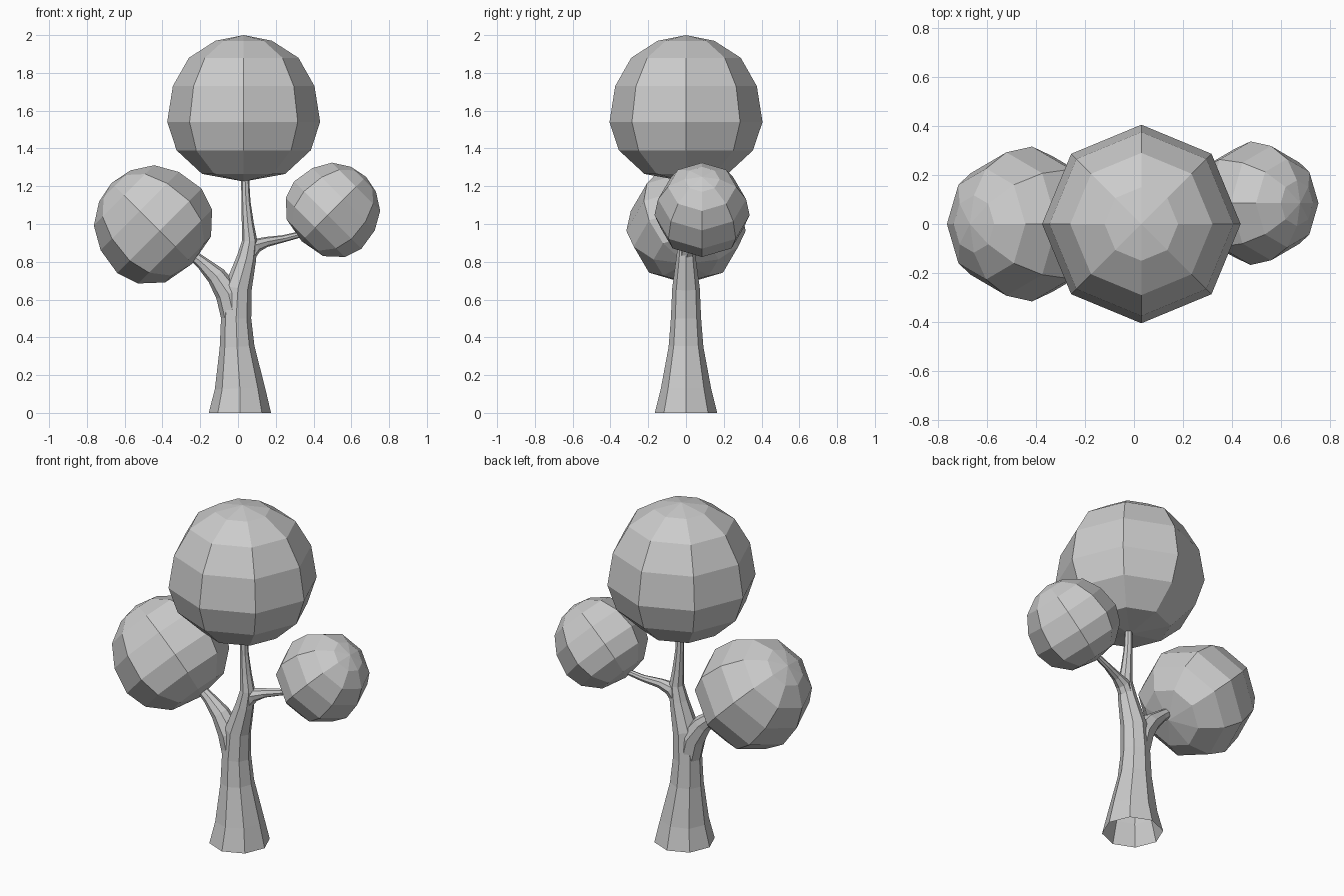
import bpy, bmesh, math
from mathutils import Vector

if "Cube" in bpy.data.objects:
    bpy.data.objects.remove(bpy.data.objects["Cube"], do_unlink=True)

SIDES = 8
grey = bpy.data.materials.new("plain grey")
grey.use_nodes = True
grey.diffuse_color = (0.6, 0.6, 0.6, 1)
grey.node_tree.nodes["Principled BSDF"].inputs["Base Color"].default_value = (0.6, 0.6, 0.6, 1)


def loft(name, stations):
    """Closed eight-sided skin through (x, y, z, radius) stations."""
    centres = [Vector(s[:3]) for s in stations]
    bm = bmesh.new()
    rings = []
    for i, c in enumerate(centres):
        tangent = (centres[min(i + 1, len(centres) - 1)] - centres[max(i - 1, 0)]).normalized()
        across = Vector((0, 1, 0)).cross(tangent).normalized()
        depth = tangent.cross(across)
        ring = []
        for k in range(SIDES):
            a = math.tau * k / SIDES
            offset = across * math.cos(a) + depth * math.sin(a)
            ring.append(bm.verts.new(c + offset * stations[i][3]))
        rings.append(ring)
    for low, high in zip(rings, rings[1:]):
        for k in range(SIDES):
            n = (k + 1) % SIDES
            bm.faces.new((low[k], low[n], high[n], high[k]))
    bm.faces.new(rings[0][::-1])
    bm.faces.new(rings[-1])
    # Rings of zero radius collapse to a pole
    bmesh.ops.remove_doubles(bm, verts=bm.verts, dist=0.0005)
    bmesh.ops.recalc_face_normals(bm, faces=bm.faces)
    mesh = bpy.data.meshes.new(name)
    bm.to_mesh(mesh)
    bm.free()
    mesh.materials.append(grey)
    obj = bpy.data.objects.new(name, mesh)
    bpy.context.collection.objects.link(obj)
    return obj


# Foliage: one flat-bottomed ball profile (height, radius), scaled and tilted
BALL = [(0, 0), (0.04, 0.22), (0.165, 0.355), (0.315, 0.405), (0.505, 0.375),
        (0.655, 0.29), (0.745, 0.15), (0.775, 0)]


def foliage(name, base, scale, tilt):
    axis = Vector((math.sin(tilt), 0, math.cos(tilt)))
    loft(name, [(*(Vector(base) + axis * h * scale), r * scale) for h, r in BALL])


foliage("top_foliage", (0.03, 0, 1.225), 1, 0)
foliage("right_foliage", (-0.242, 0, 0.79), 0.78, -math.pi / 4)
foliage("left_foliage", (0.337, 0.085, 0.909), 0.622, math.pi / 4)

# Trunk, flared at the root and thin at the tip
trunk = loft("trunk", [
    (0.01, 0, 0, 0.165), (0.01, 0, 0.13, 0.133), (-0.005, 0, 0.35, 0.092),
    (-0.01, 0, 0.5, 0.08), (0, 0, 0.66, 0.073), (0.045, 0, 0.82, 0.052),
    (0.062, 0, 0.91, 0.041), (0.052, 0, 1.0, 0.032), (0.042, 0, 1.12, 0.024),
    (0.037, 0, 1.26, 0.021)])

# Branches, rooted inside the trunk
branches = [
    loft("right_branch", [
        (-0.015, 0, 0.48, 0.068), (-0.05, 0, 0.63, 0.069), (-0.115, 0, 0.725, 0.052),
        (-0.19, 0, 0.795, 0.034), (-0.26, 0, 0.85, 0.026)]),
    loft("left_branch", [
        (0.045, 0, 0.82, 0.04), (0.09, 0.012, 0.885, 0.04), (0.15, 0.03, 0.905, 0.027),
        (0.24, 0.06, 0.922, 0.019), (0.37, 0.088, 0.955, 0.015)])]

# Weld the branches onto the trunk
bpy.context.view_layer.objects.active = trunk
for branch in branches:
    weld = trunk.modifiers.new("weld", "BOOLEAN")
    weld.operation = "UNION"
    weld.solver = "EXACT"
    weld.object = branch
    bpy.ops.object.modifier_apply(modifier=weld.name)
    bpy.data.objects.remove(branch, do_unlink=True)

# Hollow root: open the underside
bm = bmesh.new()
bm.from_mesh(trunk.data)
under = [f for f in bm.faces if all(v.co.z < 0.001 for v in f.verts)]
bmesh.ops.delete(bm, geom=under, context="FACES")
bm.to_mesh(trunk.data)
bm.free()
